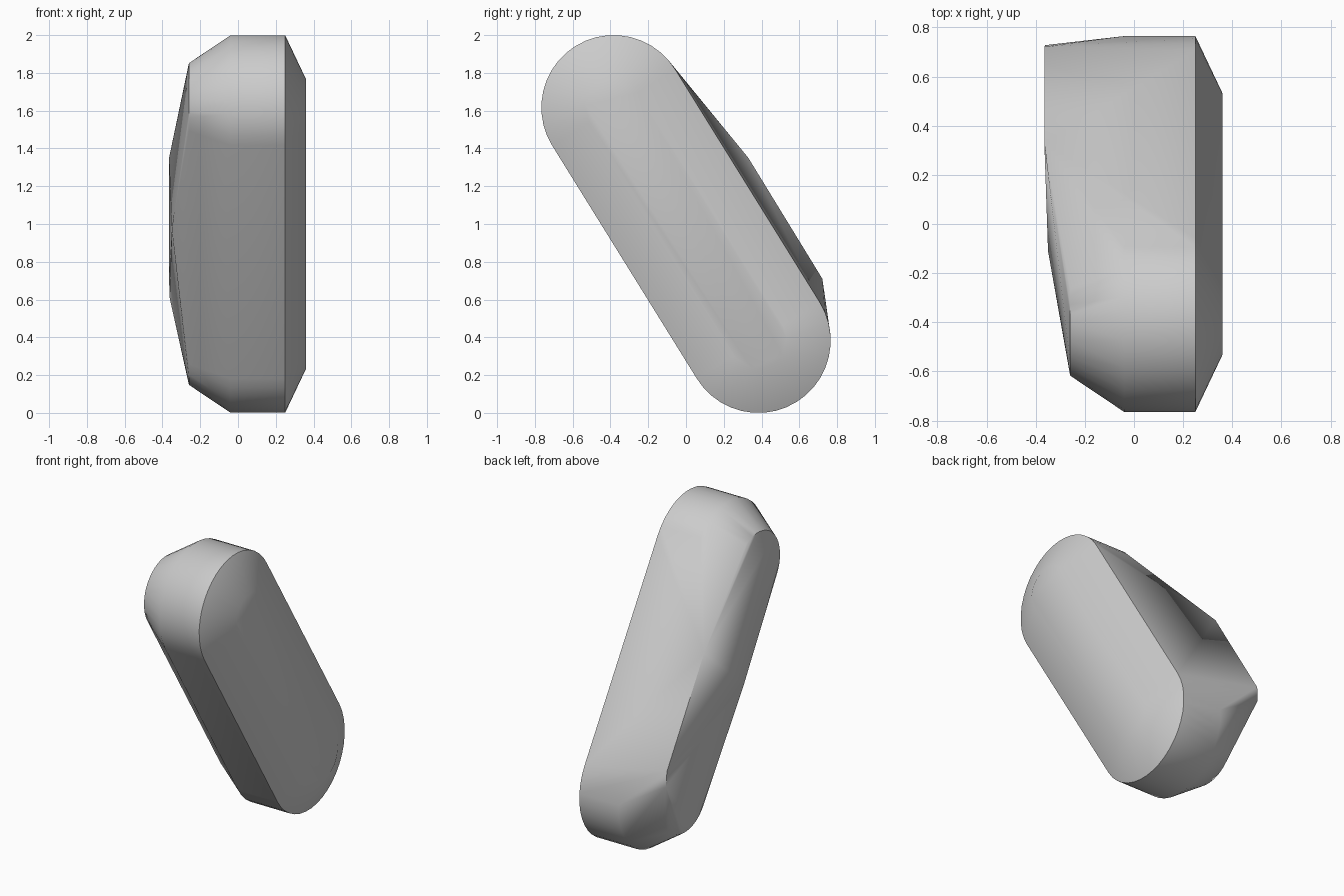
import bpy, bmesh, math
from mathutils import Vector

cube = bpy.data.objects.get("Cube")
if cube:
    bpy.data.objects.remove(cube, do_unlink=True)

# Grey material
grey = bpy.data.materials.new("plain grey")
grey.use_nodes = True
colour = (0.6, 0.6, 0.6, 1)
grey.diffuse_color = colour
grey.node_tree.nodes["Principled BSDF"].inputs["Base Color"].default_value = colour

# Centres of the two rounded ends, as (y, z)
TOP, BOTTOM = Vector((-0.383, 1.617)), Vector((0.383, 0.383))
SEGMENTS = 20


def capsule_ring(x, radius):
    """Outline of a leaning rounded bar in the plane at x."""
    axis = TOP - BOTTOM
    lean = math.atan2(axis.y, axis.x)
    points = []
    for centre, start in ((TOP, lean - math.pi / 2), (BOTTOM, lean + math.pi / 2)):
        for i in range(SEGMENTS + 1):
            a = start + math.pi * i / SEGMENTS
            points.append((x, centre.x + radius * math.cos(a),
                           centre.y + radius * math.sin(a)))
    return points


# Body: bevelled bar sections plus the raised back corner and bowed side
points = []
for x, radius in ((0.36, 0.15), (0.25, 0.383), (-0.04, 0.383), (-0.26, 0.235)):
    points += capsule_ring(x, radius)
back_ridge = [(-0.365, 0.33, 1.35), (-0.365, 0.722, 0.71), (-0.362, 0.728, 0.61)]
side_bow = [(-0.35, -0.11, 0.97)]
points += back_ridge + side_bow

bm = bmesh.new()
for p in points:
    bm.verts.new(p)
hull = bmesh.ops.convex_hull(bm, input=bm.verts[:])
loose = [v for v in bm.verts if not v.link_faces]
bmesh.ops.delete(bm, geom=loose, context='VERTS')
bmesh.ops.dissolve_limit(bm, angle_limit=math.radians(0.5),
                         verts=bm.verts[:], edges=bm.edges[:])
bmesh.ops.recalc_face_normals(bm, faces=bm.faces[:])

mesh = bpy.data.meshes.new("leaning_body")
bm.to_mesh(mesh)
bm.free()
mesh.materials.append(grey)
body = bpy.data.objects.new("leaning_body", mesh)
bpy.context.collection.objects.link(body)

# Smooth shading with the main rims kept sharp
bpy.ops.object.select_all(action='DESELECT')
body.select_set(True)
bpy.context.view_layer.objects.active = body
bpy.ops.object.shade_smooth_by_angle(angle=math.radians(40))
